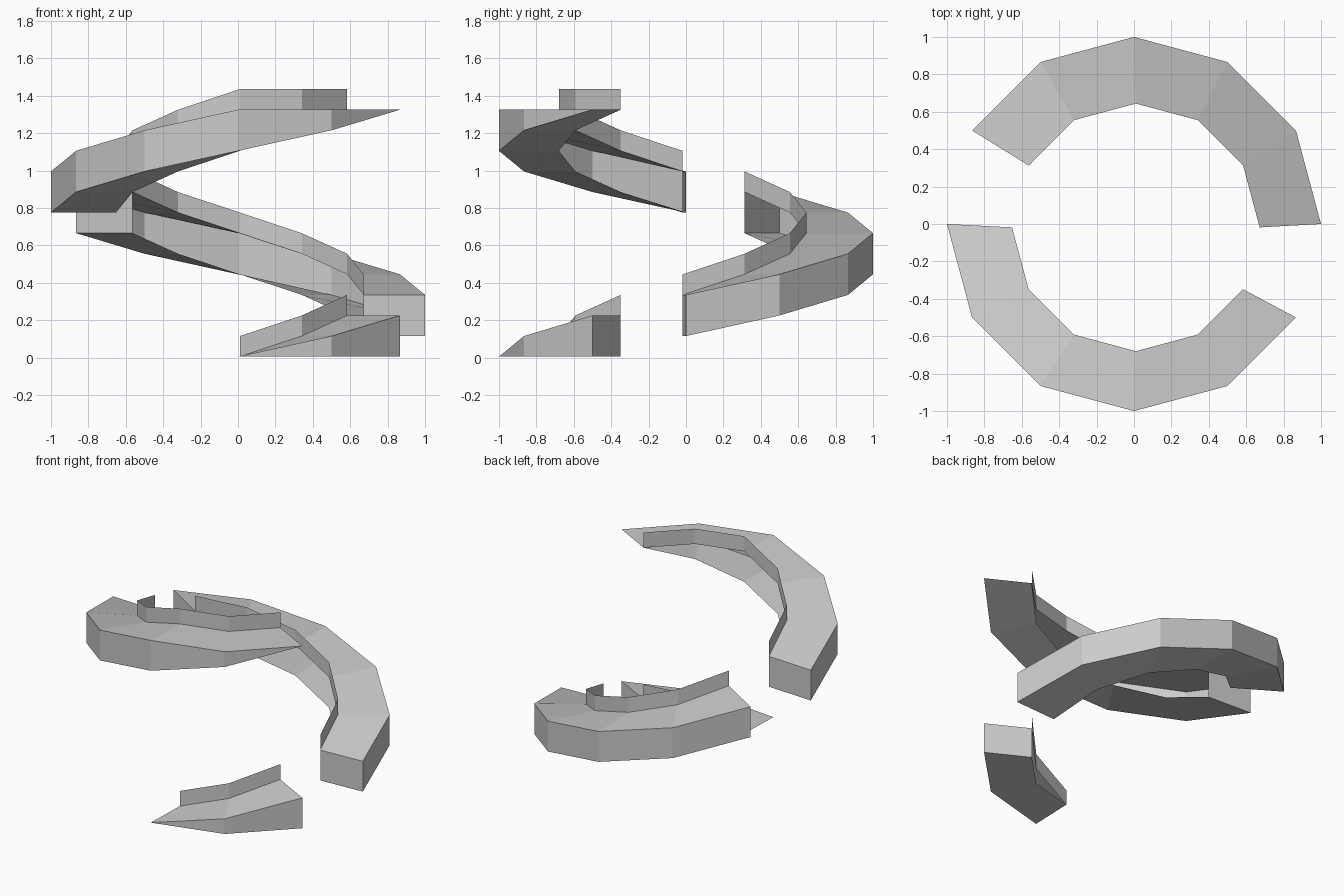
import bpy, bmesh
from math import radians, cos, sin

if "Cube" in bpy.data.objects:
    bpy.data.objects.remove(bpy.data.objects["Cube"])

STEP = 0.11            # rise for each 30 degree step
R_OUT, R_IN = 1.0, 0.662
IN_X, IN_Y = 0.01, -0.018   # inner ring sits slightly off centre
BASE = 0.005
LAST = 12              # deck levels off after one full turn


def outer(k, z):
    a = radians(30 * k - 90)
    return (R_OUT * cos(a), R_OUT * sin(a), BASE + z)


def inner(k, z):
    a = radians(30 * k - 90)
    return (IN_X + R_IN * cos(a), IN_Y + R_IN * sin(a), BASE + z)


def deck_z(k):
    return STEP * min(k, LAST)


def under_z(k):
    return STEP * max(k - 2, 0)


def sweep(name, profile, start, end, caps=False):
    """Join the profile points of successive steps with quads."""
    bm = bmesh.new()
    rows = [[bm.verts.new(p) for p in profile(k)] for k in range(start, end + 1)]
    for a, b in zip(rows, rows[1:]):
        for i in range(len(a) - 1):
            bm.faces.new((a[i], b[i], b[i + 1], a[i + 1]))
    if caps:
        bm.faces.new(rows[0])
        bm.faces.new(rows[-1][::-1])
    bmesh.ops.remove_doubles(bm, verts=bm.verts, dist=0.0005)
    bmesh.ops.recalc_face_normals(bm, faces=bm.faces)
    mesh = bpy.data.meshes.new(name)
    bm.to_mesh(mesh)
    bm.free()
    obj = bpy.data.objects.new(name, mesh)
    bpy.context.collection.objects.link(obj)
    return obj


# Ramp shell: deck, outer wall and underside, open on the inner side
def ramp_profile(k):
    return [inner(k, deck_z(k)), outer(k, deck_z(k)),
            outer(k, under_z(k)), inner(k, under_z(k))]


# Thin parapet standing on the inner edge of the deck
def parapet_profile(k):
    return [inner(k, deck_z(k)), inner(k, deck_z(k) + STEP)]


# Three ramp sections with one-step gaps between them
for label, start, end in (("lower", 0, 2), ("middle", 3, 8), ("upper", 9, 14)):
    sweep(label + "_ramp", ramp_profile, start, end, caps=True)
    sweep(label + "_parapet", parapet_profile, start, end)
